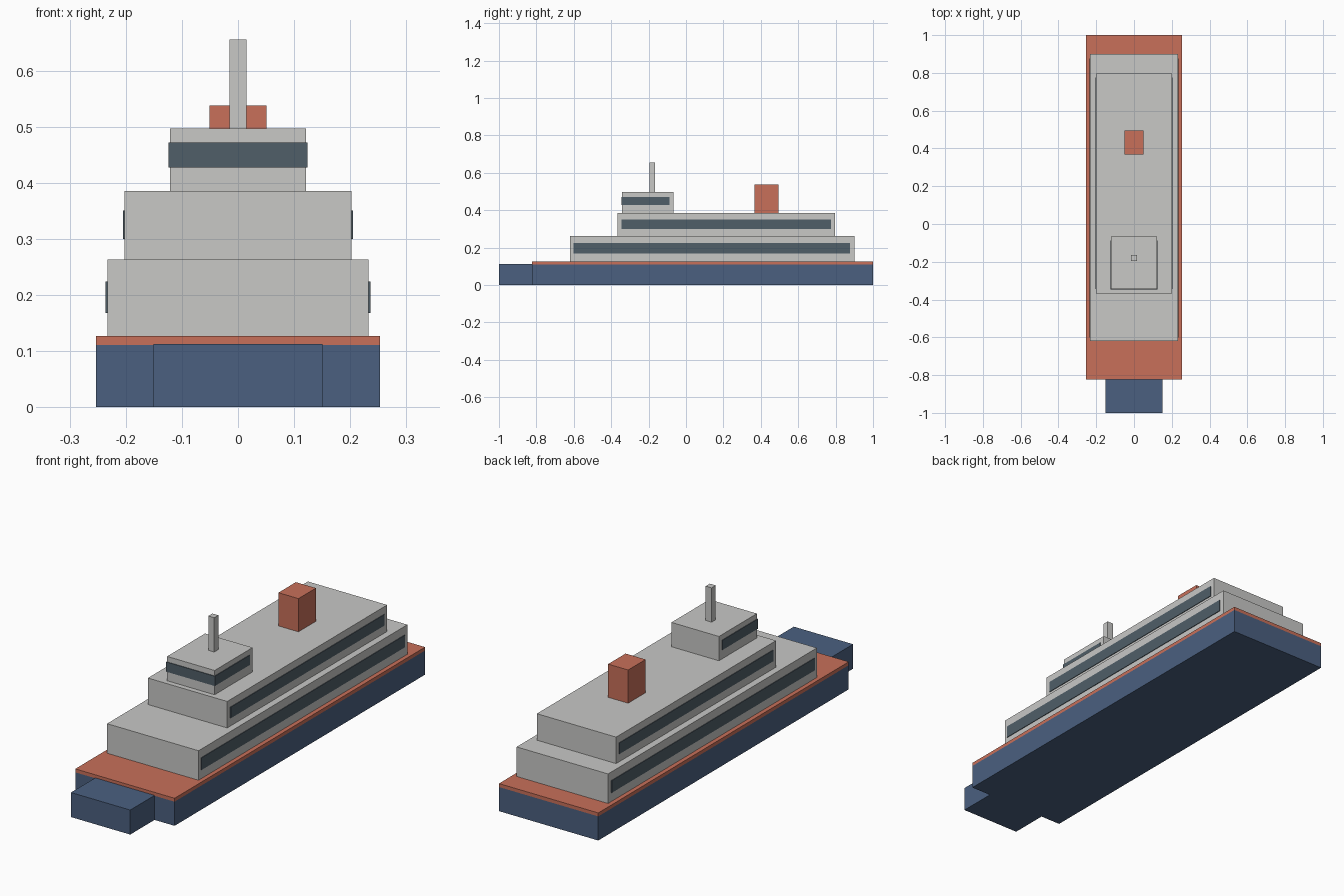
import bpy
import bmesh
from mathutils import Matrix, Vector

cube = bpy.data.objects.get("Cube")
if cube:
    bpy.data.objects.remove(cube, do_unlink=True)


def material(name, rgb):
    mat = bpy.data.materials.new(name)
    mat.use_nodes = True
    colour = (*rgb, 1.0)
    mat.diffuse_color = colour
    mat.node_tree.nodes["Principled BSDF"].inputs["Base Color"].default_value = colour
    return mat


navy = material("navy_blue", (0.07, 0.117, 0.216))
coral = material("coral_red", (0.578, 0.162, 0.102))
grey = material("light_grey", (0.578, 0.578, 0.565))
glass = material("dark_glass", (0.08, 0.112, 0.138))


def box(name, mat, x, y, z):
    """Box spanning the (min, max) ranges; a single x means symmetric."""
    if not isinstance(x, tuple):
        x = (-x, x)
    low, high = (Vector(corner) for corner in zip(x, y, z))
    bm = bmesh.new()
    size = Matrix.Diagonal((*(high - low), 1))
    bmesh.ops.create_cube(bm, size=1, matrix=Matrix.Translation((low + high) / 2) @ size)
    mesh = bpy.data.meshes.new(name)
    bm.to_mesh(mesh)
    bm.free()
    mesh.materials.append(mat)
    obj = bpy.data.objects.new(name, mesh)
    bpy.context.collection.objects.link(obj)
    return obj


PROUD = 0.003  # how far the window plates stand out


def side_windows(name, wall, y, z):
    """Window strip on the left wall, mirrored to the right."""
    obj = box(name, glass, (wall - PROUD, wall + PROUD), y, z)
    obj.modifiers.new("mirror", "MIRROR").use_axis[0] = True


# Hull, bow block and main deck
box("hull", navy, 0.253, (-0.823, 1.0), (0, 0.111))
box("bow", navy, 0.151, (-1.0, -0.823), (0, 0.113))
box("main_deck", coral, 0.253, (-0.823, 1.0), (0.111, 0.127))

# Stepped superstructure
box("lower_cabin", grey, 0.233, (-0.62, 0.9), (0.127, 0.263))
box("upper_cabin", grey, 0.202, (-0.367, 0.797), (0.263, 0.385))
box("bridge", grey, 0.121, (-0.343, -0.067), (0.385, 0.497))

# Window strips
side_windows("lower_cabin_windows", 0.233, (-0.602, 0.877), (0.168, 0.224))
side_windows("upper_cabin_windows", 0.202, (-0.345, 0.775), (0.3, 0.351))
side_windows("bridge_side_windows", 0.121, (-0.343, -0.088), (0.427, 0.472))
box("bridge_front_window", glass, 0.121 + PROUD, (-0.343 - PROUD, -0.343), (0.427, 0.472))

# Funnel and mast
box("funnel", coral, 0.051, (0.367, 0.494), (0.385, 0.538))
box("mast", grey, 0.015, (-0.195, -0.165), (0.497, 0.655))
